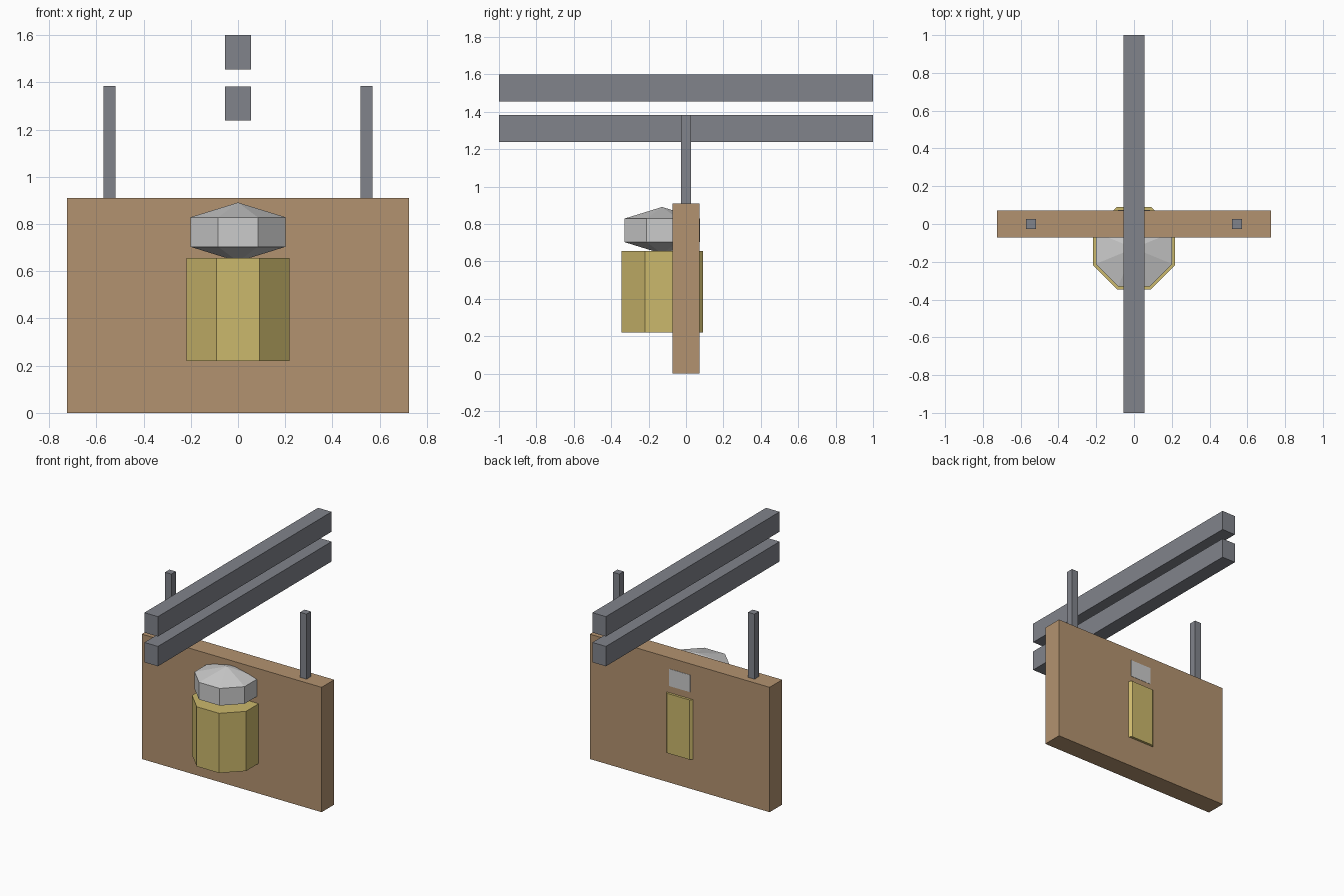
import bpy
from math import pi

if "Cube" in bpy.data.objects:
    bpy.data.objects.remove(bpy.data.objects["Cube"])


def make_mat(name, rgb):
    m = bpy.data.materials.new(name)
    m.diffuse_color = (*rgb, 1)
    m.use_nodes = True
    m.node_tree.nodes["Principled BSDF"].inputs["Base Color"].default_value = m.diffuse_color
    return m


wood = make_mat("wood", (0.45, 0.29, 0.16))
brass = make_mat("brass", (0.60, 0.48, 0.15))
steel = make_mat("steel", (0.22, 0.23, 0.26))
pale = make_mat("pale", (0.75, 0.75, 0.74))


def finish(name, mat):
    ob = bpy.context.object
    ob.name = name
    ob.data.materials.append(mat)
    bpy.ops.object.transform_apply(location=False, rotation=True, scale=True)


def box(name, x, y, z, mat):
    """Box from (min, max) ranges."""
    bpy.ops.mesh.primitive_cube_add(size=1, location=[sum(r) / 2 for r in (x, y, z)])
    bpy.context.object.scale = [r[1] - r[0] for r in (x, y, z)]
    finish(name, mat)


# Hanging board
box("board", (-0.725, 0.725), (-0.0725, 0.0725), (0, 0.91), wood)

# Hanger rods
for side, sx in (("left", -0.545), ("right", 0.545)):
    box(f"{side}_rod", (sx - 0.0255, sx + 0.0255), (-0.0255, 0.0255), (0.91, 1.384), steel)

# Paired overhead beams
for name, z in (("lower_beam", 1.238), ("upper_beam", 1.455)):
    box(name, (-0.0545, 0.0545), (-1, 1), (z, z + 0.145), steel)

# Eight-sided body set into the board, flat side to the front
CY = -0.128
bpy.ops.mesh.primitive_cylinder_add(vertices=8, radius=0.236, depth=0.435,
                                    location=(0, CY, 0.4375), rotation=(0, 0, pi / 8))
finish("octagonal_body", brass)

# Faceted head: squashed low-poly sphere
bpy.ops.mesh.primitive_uv_sphere_add(segments=8, ring_count=3, radius=0.2525,
                                     location=(0, CY, 0.766), rotation=(0, 0, pi / 8))
bpy.context.object.scale.z = 0.495
finish("faceted_head", pale)
